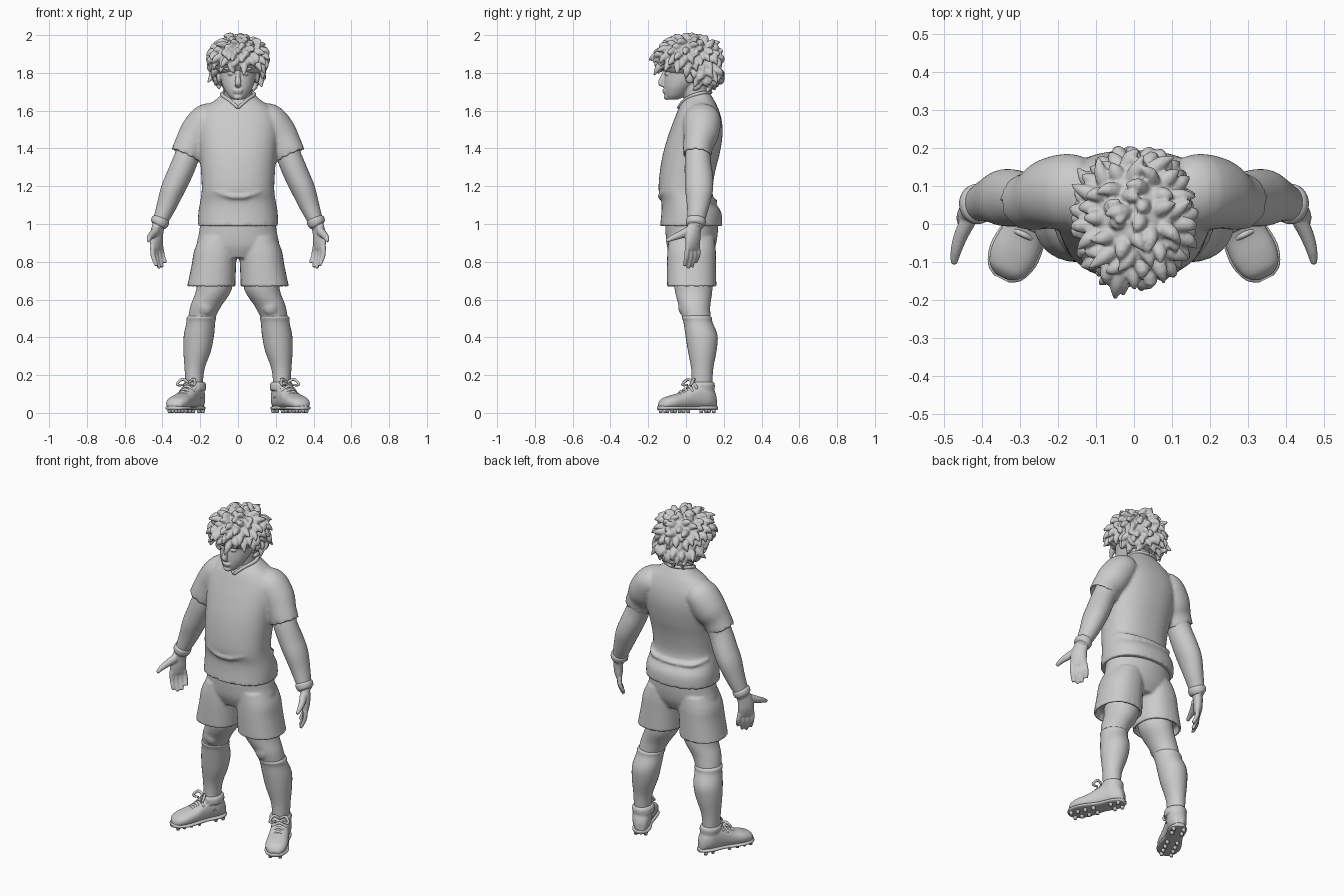
import bpy, bmesh, math, random
from mathutils import Vector, Matrix

random.seed(4)
BOTH = (1, -1)
Y, Z = Vector((0, 1, 0)), Vector((0, 0, 1))


def spline(rows, sub):
    """Catmull-Rom through the rows, radii included."""
    out, n = [], len(rows)
    for i in range(n - 1):
        a, b, c, d = (rows[min(max(j, 0), n - 1)] for j in (i - 1, i, i + 1, i + 2))
        for k in range(sub):
            t = k / sub
            out.append([0.5 * (2 * q + (r - p) * t + (2 * p - 5 * q + 4 * r - s) * t * t
                               + (3 * q - p - 3 * r + s) * t ** 3) for p, q, r, s in zip(a, b, c, d)])
    return out + [list(rows[-1])]


def tube(bm, rows, ref=Y, axis=None, seg=28, sub=4, power=2, hollow=0, sides=(1,)):
    """Loft of rings; row = x, y, z, radius across, radius along ref."""
    pts = spline(rows, sub)
    pos = [Vector(p[:3]) for p in pts]
    rings = []
    for i, p in enumerate(pts):
        t = axis or (pos[min(i + 1, len(pts) - 1)] - pos[max(i - 1, 0)]).normalized()
        v = ref.cross(t).normalized()
        rings.append((pos[i], v, t.cross(v), max(p[3], .002), max(p[4], .002)))
    if hollow:  # turn the hem inwards
        c, v, u, a, b = rings[-1]
        rings += [(c, v, u, a * .9, b * .9), (c - t * hollow, v, u, a * .86, b * .86)]
    f = lambda w: math.copysign(abs(w) ** (2 / power), w)
    for s in sides:
        loops = []
        for c, v, u, a, b in rings:
            loop = []
            for k in range(seg):
                g = 2 * math.pi * k / seg
                q = c + v * a * f(math.cos(g)) + u * b * f(math.sin(g))
                loop.append(bm.verts.new((q.x * s, q.y, q.z)))
            loops.append(loop)
        for A, B in zip(loops, loops[1:]):
            for k in range(seg):
                m = (k + 1) % seg
                bm.faces.new((A[k], A[m], B[m], B[k]))
        bm.faces.new(loops[0])
        bm.faces.new(loops[-1])


def body(bm, rows, **kw):
    """Flat rings on the middle; row = z, half width, front y, back y."""
    tube(bm, [(0, (f + b) / 2, z, w, (b - f) / 2) for z, w, f, b in rows], axis=Z, seg=48, **kw)


def ball(bm, c, r, sides=(1,)):
    for s in sides:
        bmesh.ops.create_uvsphere(bm, u_segments=24, v_segments=16, radius=1, matrix=Matrix.Translation(
            (c[0] * s, c[1], c[2])) @ Matrix.Diagonal((*r, 1)))


def finish(name, bm, voxel=0, smooth=3):
    bmesh.ops.recalc_face_normals(bm, faces=bm.faces)
    me = bpy.data.meshes.new(name)
    bm.to_mesh(me)
    bm.free()
    me.polygons.foreach_set("use_smooth", [True] * len(me.polygons))
    ob = bpy.data.objects.new(name, me)
    bpy.context.collection.objects.link(ob)
    if voxel:
        m = ob.modifiers.new("merge", 'REMESH')
        m.mode, m.voxel_size, m.use_smooth_shade = 'VOXEL', voxel, True
        m = ob.modifiers.new("soften", 'SMOOTH')
        m.factor, m.iterations = .5, smooth


# shirt: torso, sleeves and waist folds
bm = bmesh.new()
body(bm, [(.99, .213, -.137, .192), (1.06, .21, -.13, .187), (1.12, .2, -.13, .152), (1.18, .192, -.145, .14),
          (1.28, .196, -.138, .155), (1.38, .205, -.12, .18), (1.48, .215, -.09, .194), (1.56, .21, -.06, .187),
          (1.62, .17, -.035, .167), (1.66, .115, -.008, .147), (1.695, .08, .025, .125)], power=2.3)
tube(bm, [(.13, .085, 1.56, .08, .09), (.17, .085, 1.545, .09, .1), (.215, .08, 1.48, .095, .095),
          (.25, .065, 1.42, .086, .08), (.28, .058, 1.36, .081, .076)], hollow=.04, sides=BOTH)
tube(bm, [(.185, .0, 1.23, .008, .008), (.13, -.1, 1.18, .014, .012), (.05, -.133, 1.15, .014, .014),
          (0, -.138, 1.145, .012, .012)], ref=Z, sides=BOTH, seg=12)
tube(bm, [(.19, .05, 1.15, .008, .008), (.13, .13, 1.125, .014, .012), (0, .155, 1.12, .014, .012)],
     ref=Z, sides=BOTH, seg=12)
finish("shirt", bm, .009, 4)

# collar: V at the front
bm = bmesh.new()
tube(bm, [(0, -.04, 1.615, .008, .008), (.045, -.01, 1.655, .009, .009), (.085, .05, 1.685, .01, .01),
          (.06, .11, 1.697, .01, .01), (0, .13, 1.697, .01, .01)], ref=Z, sides=BOTH, seg=10)
finish("collar", bm)

# shorts
bm = bmesh.new()
body(bm, [(1.03, .195, -.11, .17), (.95, .207, -.108, .168), (.88, .215, -.1, .155), (.82, .15, -.075, .125)])
tube(bm, [(.1, .03, .93, .1, .12), (.118, .03, .86, .114, .128), (.128, .029, .78, .118, .13),
          (.142, .03, .668, .128, .131)], axis=-Z, power=2.3, hollow=.04, sides=BOTH)
finish("shorts", bm, .008, 3)

# bare legs with kneecaps
bm = bmesh.new()
tube(bm, [(.115, .035, .76, .095, .105), (.128, .04, .65, .094, .1), (.168, .045, .57, .083, .084),
          (.19, .055, .51, .073, .075), (.2, .06, .46, .065, .07)], axis=-Z, sides=BOTH)
ball(bm, (.172, -.012, .565), (.042, .03, .05), BOTH)
finish("legs", bm, .008)

# socks with a rolled top
bm = bmesh.new()
tube(bm, [(.192, .055, .515, .07, .072), (.194, .058, .503, .078, .079), (.197, .064, .478, .076, .077),
          (.207, .082, .41, .08, .085), (.216, .086, .33, .073, .076), (.229, .086, .24, .054, .059),
          (.232, .085, .17, .047, .055), (.23, .08, .08, .045, .055)], axis=-Z, sides=BOTH)
finish("socks", bm)

# shoes run from heel to toe, turned outwards
HEEL, RUN = Vector((.203, .152, 0)), Vector((.44, -.898, 0)).normalized()
SIDE = Z.cross(RUN)


def on_shoe(s, w, z):
    return tuple(HEEL + RUN * s + SIDE * w + Z * z)


bm = bmesh.new()
tube(bm, [(*on_shoe(s, 0, .02 + h / 2), w, h / 2) for s, w, h in (
    (-.005, .02, .06), (.012, .038, .105), (.05, .053, .135), (.1, .053, .135), (.15, .054, .115),
    (.2, .059, .088), (.26, .062, .072), (.305, .048, .055), (.325, .02, .03))],
    ref=Z, axis=RUN, power=2.4, sides=BOTH)
tube(bm, [(.227, .085, .12, .058, .066), (.229, .085, .15, .06, .068), (.229, .085, .165, .052, .06)],
     axis=Z, sides=BOTH)
finish("shoes", bm, .006, 2)

bm = bmesh.new()
tube(bm, [(*on_shoe(s, 0, .026), w, .011) for s, w in (
    (-.01, .02), (.015, .043), (.06, .053), (.13, .05), (.2, .062), (.26, .067), (.31, .05), (.33, .022))],
    ref=Z, axis=RUN, power=3, sides=BOTH)
for s in (.02, .065, .17, .22, .265, .305):
    for w in (-.028, .028):
        tube(bm, [(*on_shoe(s, w, .025), .013, .013), (*on_shoe(s, w, 0), .009, .009)],
             axis=-Z, seg=10, sub=1, sides=BOTH)
finish("soles_and_studs", bm)

bm = bmesh.new()
for s, z in ((.125, .158), (.15, .142), (.175, .126), (.2, .112)):
    tube(bm, [(*on_shoe(s, -.042, z - .03), .007, .007), (*on_shoe(s, 0, z), .008, .008),
              (*on_shoe(s, .042, z - .03), .007, .007)], ref=RUN, seg=8, sides=BOTH)
for k in BOTH:  # bow loops
    tube(bm, [(*on_shoe(.13, 0, .16), .007, .007), (*on_shoe(.14, .035 * k, .178), .008, .008),
              (*on_shoe(.165, .052 * k, .15), .007, .007), (*on_shoe(.15, .02 * k, .148), .006, .006)],
         ref=RUN, seg=8, sides=BOTH)
finish("laces", bm)

# arms and hands
bm = bmesh.new()
tube(bm, [(.235, .072, 1.45, .06, .066), (.277, .063, 1.34, .066, .069), (.315, .068, 1.25, .066, .075),
          (.347, .069, 1.18, .063, .074), (.377, .064, 1.1, .053, .06), (.405, .055, 1.03, .042, .048),
          (.422, .05, .985, .034, .042)], sides=BOTH)
ACROSS, PALM = Vector((.6, -.75, 0)).normalized(), Vector((-.78, -.62, 0))
tube(bm, [(.415, .05, 1.01, .03, .038), (.428, .042, .96, .027, .042), (.432, .036, .91, .025, .047),
          (.43, .034, .865, .016, .044)], ref=ACROSS, sides=BOTH)
for o, drop in ((-.036, .795), (-.012, .772), (.012, .765), (.036, .778)):
    a = Vector((.43, .034, .88)) + ACROSS * o
    b = Vector((.425, .034, (a.z + drop) / 2)) + ACROSS * o * 1.1
    c = Vector((.425, .034, drop)) + ACROSS * o * 1.05 + PALM * .022
    tube(bm, [(*a, .014, .0125), (*b, .0125, .0125), (*c, .009, .009)], seg=12, sides=BOTH)
tube(bm, [(.433, .015, .965, .022, .024), (.455, -.03, .943, .019, .021), (.468, -.07, .927, .015, .016),
          (.474, -.105, .91, .009, .01)], ref=Z, seg=14, sides=BOTH)
finish("arms_and_hands", bm, .0055, 3)

bm = bmesh.new()
tube(bm, [(.406, .054, 1.03, .042, .047), (.41, .053, 1.02, .048, .053), (.418, .051, 1.0, .046, .051),
          (.423, .05, .99, .036, .043)], sides=BOTH)
finish("wristbands", bm)

# head: neck, skull, nose, lips, brow and eyes
bm = bmesh.new()
tube(bm, [(0, .075, 1.58, .09, .075), (0, .055, 1.67, .075, .066), (0, .03, 1.78, .07, .065)])
body(bm, [(1.66, .03, -.1, -.04), (1.68, .052, -.112, .0), (1.72, .076, -.116, .04), (1.76, .09, -.115, .09),
          (1.8, .098, -.111, .12), (1.85, .104, -.12, .13), (1.9, .1, -.11, .13), (1.95, .06, -.06, .09)])
tube(bm, [(0, -.108, 1.815, .011, .01), (0, -.122, 1.78, .012, .013), (0, -.134, 1.745, .018, .014),
          (0, -.118, 1.73, .015, .006)], seg=14)
ball(bm, (0, -.115, 1.707), (.028, .011, .007))
ball(bm, (0, -.112, 1.696), (.024, .01, .007))
ball(bm, (0, -.1, 1.672), (.025, .018, .015))
ball(bm, (.042, -.105, 1.822), (.035, .014, .01), BOTH)
ball(bm, (.038, -.1, 1.795), (.018, .014, .009), BOTH)
ball(bm, (.1, .02, 1.78), (.014, .025, .035), BOTH)
finish("head", bm, .0045, 2)

# hair: cap, nape and curled pointed locks
bm = bmesh.new()
CAP, NAPE = ((0, .012, 1.872), (.135, .155, .112)), ((0, .068, 1.81), (.122, .108, .085))
for c, r in (CAP, NAPE):
    ball(bm, c, r)
    for i in range(130):
        z = 1 - 2 * (i + .5) / 130
        g, w = i * 2.39996, math.sqrt(1 - z * z)
        d = Vector((w * math.cos(g), w * math.sin(g), z))
        face = d.y < -.15 and z < -.3
        if face or z < -.75 or (r is NAPE[1] and (z > .1 or d.y < -.25)):
            continue
        p = Vector(c) + Vector([a * b for a, b in zip(d, r)])
        n = Vector([a / b for a, b in zip(d, r)]).normalized()
        flow = Vector((random.uniform(-.7, .7), random.uniform(-.7, .4), -.7))
        flow = (flow - n * flow.dot(n)).normalized()
        size = random.uniform(.035, .062)
        mid = p + n * size * .32 + flow * size * .35
        tip = p + n * size * random.uniform(.3, .85) + flow * size * .9
        tip = Vector((min(max(tip.x, -.165), .165), min(max(tip.y, -.193), .193), min(tip.z, 1.993)))
        tube(bm, [(*(p - n * .015), .024, .024), (*mid, .018, .018), (*tip, .003, .003)],
             ref=Vector((.31, .52, .79)), seg=10, sub=3)
tube(bm, [(-.03, -.11, 1.9, .03, .03), (-.045, -.16, 1.89, .02, .02), (-.05, -.197, 1.868, .004, .004)],
     ref=Z, seg=12)
finish("hair", bm, .005, 1)
